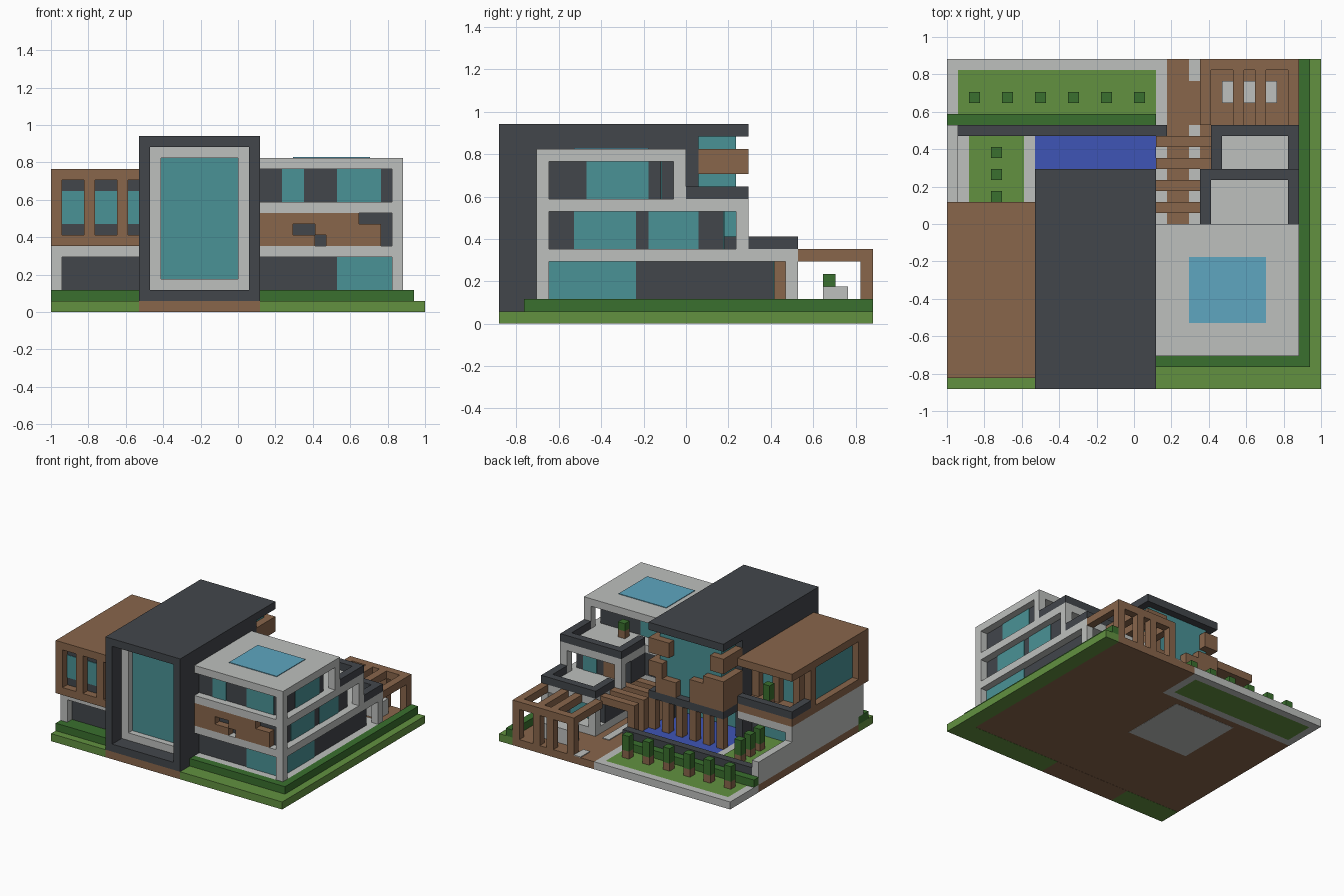
import bpy
import bmesh

UNIT = 1 / 17          # one building block
HALF_X, HALF_Y = 17, 15

if "Cube" in bpy.data.objects:
    bpy.data.objects.remove(bpy.data.objects["Cube"], do_unlink=True)


def material(name, red, green, blue):
    linear = [((c / 255 + 0.055) / 1.055) ** 2.4 for c in (red, green, blue)] + [1]
    mat = bpy.data.materials.new(name)
    mat.use_nodes = True
    mat.diffuse_color = linear
    shader = mat.node_tree.nodes["Principled BSDF"]
    shader.inputs["Base Color"].default_value = linear
    shader.inputs["Roughness"].default_value = 0.8
    return mat


concrete = material("light concrete", 190, 192, 190)
slate = material("dark slate", 66, 70, 75)
timber = material("brown timber", 137, 102, 75)
lawn = material("lawn green", 98, 145, 64)
leaf = material("hedge green", 58, 112, 46)
glass = material("teal glass", 74, 146, 150)
pond_blue = material("deep blue water", 62, 85, 182)
pool_blue = material("pool blue water", 94, 166, 192)


def part(name, mat, *boxes):
    """One object made of boxes, each given as x, y and z ranges in blocks."""
    bm = bmesh.new()
    for spans in boxes:
        cube = bmesh.ops.create_cube(bm, size=1)
        for v in cube["verts"]:
            for axis, (low, high) in enumerate(spans):
                v.co[axis] = low if v.co[axis] < 0 else high
            v.co.x -= HALF_X
            v.co.y -= HALF_Y
            v.co *= UNIT
    mesh = bpy.data.meshes.new(name)
    bm.to_mesh(mesh)
    bm.free()
    mesh.materials.append(mat)
    obj = bpy.data.objects.new(name, mesh)
    bpy.context.collection.objects.link(obj)
    return obj


def one(start):
    return (start, start + 1)


def ring(xs, ys, zs, skip=""):
    """Four one-block-thick walls around a rectangle, less the skipped sides."""
    sides = {
        "west": (one(xs[0]), ys, zs),
        "east": ((xs[1] - 1, xs[1]), ys, zs),
        "front": (xs, one(ys[0]), zs),
        "back": (xs, (ys[1] - 1, ys[1]), zs),
    }
    return [box for side, box in sides.items() if side not in skip]


def plant(name, x, y, z, height=3):
    part(name + "_trunk", timber, (one(x), one(y), one(z)))
    part(name + "_leaves", leaf, (one(x), one(y), (z + 1, z + height)))


# Shared ranges
GROUND, CURB = (0, 1), (1, 2)
LOW, MID, TOP = (2, 5), (6, 9), (10, 13)
EAST, TOWER, WEST = (19, 32), (8, 19), (0, 8)
BACK = (24, 30)
SKIN = 0.08            # how far panes stand proud of the core

# Ground
part("earth_base", timber,
     ((0, 32), (3, 24), (0.02, 1)), (TOWER, (0, 3), GROUND), ((20, 32), BACK, GROUND))
part("front_lawn", lawn, (WEST, (0, 3), GROUND), ((19, 34), (0, 3), GROUND))
part("side_lawn", lawn, ((32, 34), (3, 30), GROUND))
part("back_lawn", lawn, ((1, 19), (25, 29), GROUND))
part("back_paving", concrete, *ring((0, 20), BACK, GROUND))
part("pond_footing", concrete, ((8, 17), (14, 23), (0, 0.1)))
part("path_edging", concrete, (one(19), (15, 24), (1, 1.1)),
     (one(22), (15, 24), (1, 1.1)), (one(22), (28, 30), (1, 1.1)))
part("front_hedge", leaf, (WEST, (1, 3), CURB), ((19, 33), (2, 3), CURB))
part("side_hedge", leaf, (one(32), (2, 30), CURB))
part("back_hedge", leaf, ((0, 19), one(24), CURB))
for x in range(2, 18, 3):
    plant("garden_plant", x, 26, 1)

# East building: floors, posts and dark cores set back one block
part("east_plinth", concrete, (EAST, (3, 15), CURB), ((24, 32), (15, 24), CURB))
part("east_first_slab", concrete, (EAST, (3, 15), one(5)), ((24, 32), (15, 24), one(5)))
part("east_second_slab", concrete, (EAST, (3, 15), one(9)), ((23, 32), (15, 20), one(9)))
part("east_roof", concrete, (EAST, (3, 15), one(13)))
part("corner_posts", concrete, (one(31), one(3), (2, 13)))
for level, back, west in ((LOW, 24, 24), (MID, 20, 23), (TOP, 15, 19)):
    rear = (back - 1, back)
    part("rear_posts", concrete, (one(31), rear, level), (one(west), rear, level))
part("low_core", slate, ((19, 31), (4, 15), LOW), ((24, 31), (15, 22), LOW))
part("mid_core", slate, ((19, 31), (4, 15), MID), ((23, 31), (15, 18), MID))
part("top_core", slate, ((19, 31), (4, 13), TOP))
front_pane = (4 - SKIN, 4)
side_pane = (31, 31 + SKIN)
part("front_windows", glass, *[(xs, front_pane, level) for xs, level in (
    ((21, 23), TOP), ((26, 30), TOP), ((26, 31), LOW))])
part("side_windows", glass, *[(side_pane, ys, level) for ys, level in (
    ((7, 12), TOP), ((6, 11), MID), ((12, 16), MID), ((4, 11), LOW))])
part("rear_windows", glass, ((25, 29), (22, 22 + SKIN), LOW),
     ((28, 30), (18, 18 + SKIN), MID), ((22, 25), (13, 13 + SKIN), TOP))
part("rear_door", timber, ((25, 27), (18, 18 + SKIN), (6, 8)))

# Stepped timber screen across the middle floor
screen_y = one(3)
part("front_screen", timber,
     ((19, 22), screen_y, MID), ((22, 24), screen_y, one(6)), ((22, 25), screen_y, one(8)),
     (one(24), screen_y, one(7)), ((25, 28), screen_y, MID), ((28, 30), screen_y, (6, 8)))

# Terraces and roof pool
part("upper_terrace_rail", slate, *ring((23, 32), (15, 20), one(10), "front"))
part("lower_terrace_rail", slate, *ring((24, 32), (20, 24), one(6), "front"))
part("roof_pool", pool_blue, ((22, 29), (6, 12), (14, 14 + SKIN)))
plant("terrace_plant", 26, 14, 10, 2)

# Tower: dark shell open at front and back, with a glass core
part("tower_shell", slate, *ring(TOWER, (0, 16), (1, 15), "front back"))
part("tower_sill", slate, ((9, 18), (0, 14), CURB))
part("tower_roof", slate, (TOWER, (0, 20), one(15)))
part("tower_inner_frame", concrete,
     (one(9), one(2), (2, 15)), (one(17), one(2), (2, 15)),
     ((10, 17), one(2), one(2)), ((10, 17), one(2), one(14)))
part("tower_glass", glass, ((9, 18), (2.8, 14), (2, 7)), ((9, 18), (2.8, 19), (7, 15)))
part("bay_floor", slate, (TOWER, (14, 20), one(6)))

# Stepped timber blocks on the rear bay
bay = (16, 20)
part("bay_blocks_east", timber,
     ((16, 19), bay, (12, 14)), ((17, 19), bay, (9, 11)), ((15, 18), bay, (7, 9)))
part("bay_blocks_west", timber,
     ((8, 10), bay, (12, 14)), ((8, 11), bay, (10, 11)), ((8, 13), bay, (7, 10)))
part("bay_posts", timber, *[(one(x), one(19), (1, 6)) for x in range(8, 19, 2)])

# Pond behind the tower
part("pond_water", pond_blue, (TOWER, (14, 23), CURB))
part("pond_wall", concrete, ((1, 20), one(23), CURB))
part("pond_rail", slate, ((1, 20), one(23), one(2)))

# West wing, lower floor and courtyard
part("west_plinth", concrete, ((1, 8), (3, 23), CURB))
part("west_side_wall", concrete, (one(0), (2, 17), (1, 6)), (one(0), (17, 24), (1, 4)))
part("west_slab", concrete, (WEST, (2, 17), one(5)))
part("west_low_core", slate, ((1, 8), (3, 14), LOW))
part("west_low_glass", glass, ((2, 7), (14, 14 + SKIN), LOW))
part("court_lawn", lawn, ((2, 7), (14, 23), (2, 2 + SKIN)))
for y in (17, 19, 21):
    plant("court_plant", 4, y, 2)

# West wing, timber upper box with a rear balcony
opening = (7, 12)
part("west_box_floor", timber, (WEST, (1, 17), one(6)))
part("west_box_roof", timber, (WEST, (1, 17), one(12)))
part("west_front_posts", timber, *[(one(x), one(1), opening) for x in (0, 3, 6)])
part("west_side_posts", timber, (one(0), (2, 3), opening), (one(0), one(12), opening))
part("west_upper_core", slate, ((1, 8), (2, 13), opening))
part("west_front_windows", glass,
     *[((x, min(x + 2, 8)), (2 - SKIN, 2), (8, 11)) for x in (1, 4, 7)])
part("west_side_window", glass, ((1 - SKIN, 1), (3, 12), opening))
part("west_rear_windows", glass,
     *[((x, x + 2), (13, 13 + SKIN), opening) for x in (2, 5)])
part("balcony_mullions", timber, *[(one(x), one(13), opening) for x in (1, 4, 7)])
part("balcony_rail", slate, *ring(WEST, (13, 17), one(7), "front east"))
plant("balcony_plant", 4, 15, 7)

# Pergola, bench and slatted walkway
beam = one(5)
rafters = (23, 26, 28, 31)
part("pergola_rafters", timber, *[(one(x), BACK, beam) for x in rafters])
part("pergola_end_beam", timber, ((23, 32), one(29), beam))
part("pergola_posts", timber, *[(one(x), one(29), (1, 5)) for x in rafters])
part("pergola_bench", concrete, ((25, 30), (26, 28), (1, 3)))
slats = range(16, 23, 2)
part("walkway_slats", timber, *[((19, 24), one(y), beam) for y in slats])
part("walkway_legs", timber, *[(one(19), one(y), (1, 5)) for y in slats])
